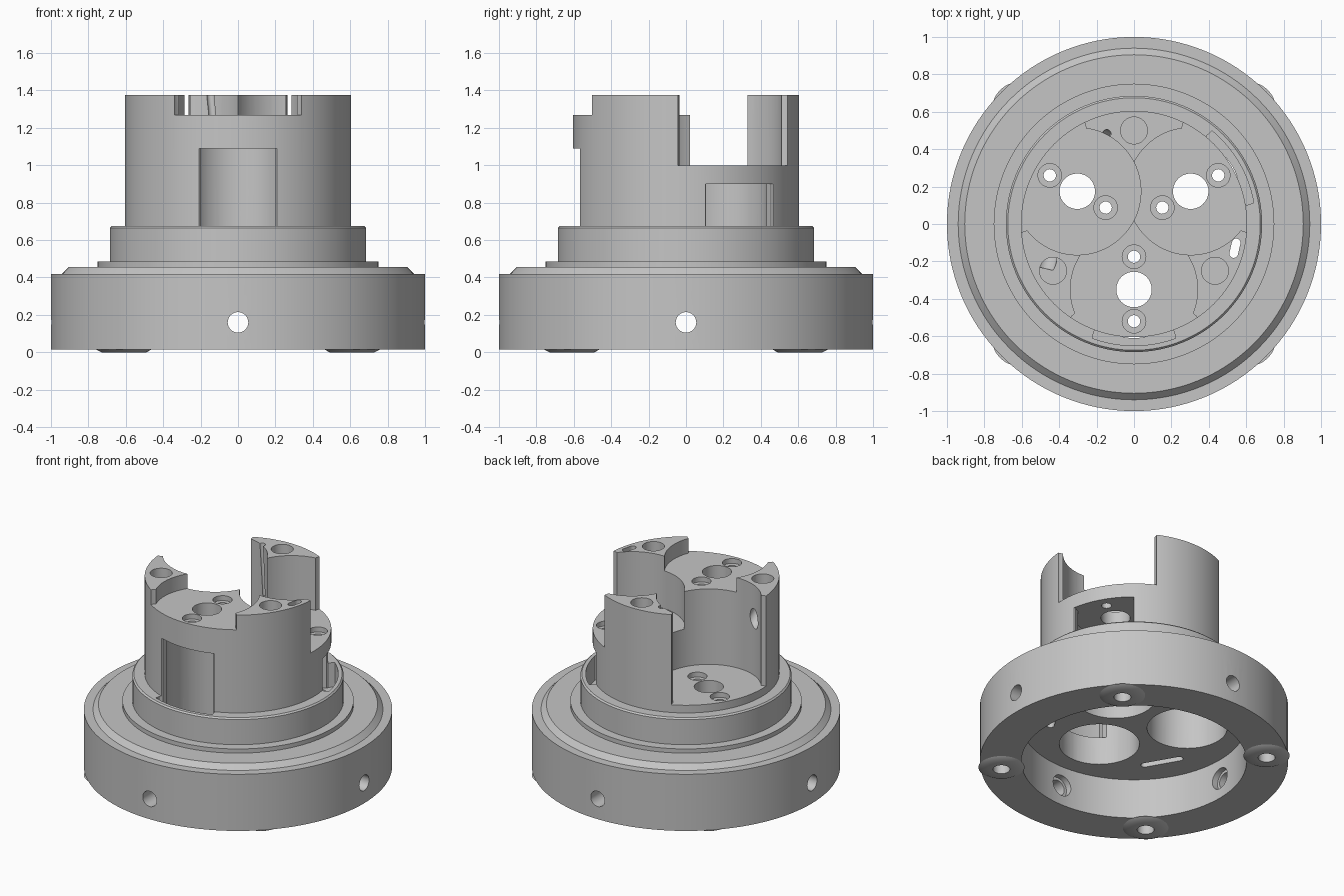
import bpy, bmesh, math
from mathutils import Matrix, Vector

cube = bpy.data.objects.get("Cube")
if cube:
    bpy.data.objects.remove(cube, do_unlink=True)

grey = bpy.data.materials.new("machined_grey")
grey.use_nodes = True
grey.diffuse_color = (0.56, 0.56, 0.56, 1)
grey.node_tree.nodes["Principled BSDF"].inputs["Base Color"].default_value = grey.diffuse_color


def add_object(name, bm):
    bmesh.ops.recalc_face_normals(bm, faces=bm.faces)
    mesh = bpy.data.meshes.new(name)
    bm.to_mesh(mesh)
    bm.free()
    mesh.materials.append(grey)
    obj = bpy.data.objects.new(name, mesh)
    bpy.context.collection.objects.link(obj)
    return obj


def lathe(name, profile, steps, closed=False):
    bm = bmesh.new()
    rings = []
    for r, z in profile:
        if r == 0:
            rings.append([bm.verts.new((0, 0, z))] * steps)
        else:
            rings.append([bm.verts.new((r * math.cos(math.tau * i / steps),
                                        r * math.sin(math.tau * i / steps), z))
                          for i in range(steps)])
    pairs = list(zip(rings, rings[1:]))
    if closed:
        pairs.append((rings[-1], rings[0]))
    for a, b in pairs:
        for i in range(steps):
            j = (i + 1) % steps
            bm.faces.new(list(dict.fromkeys((a[i], a[j], b[j], b[i]))))
    return add_object(name, bm)


def smooth(obj):
    bpy.ops.object.select_all(action='DESELECT')
    obj.select_set(True)
    bpy.context.view_layer.objects.active = obj
    bpy.ops.object.shade_smooth_by_angle(angle=math.radians(30))


def volume(mesh):
    bm = bmesh.new()
    bm.from_mesh(mesh)
    result = bm.calc_volume()
    bm.free()
    return result


# Stepped body: hollow base ring, lip, collar and central column
body = lathe("body", [(0, .30), (.73, .30), (.73, .015), (1, .015), (1, .42), (.94, .42),
                      (.905, .455), (.75, .455), (.75, .485), (.685, .485), (.685, .665),
                      (.675, .675), (.605, .675), (.605, 1.375), (0, 1.375)], 128)


# Subtract a cutter, keeping the first solver result that is sound
def cut(bm):
    cutter = add_object("cutter", bm)
    cutter.hide_render = True
    before = volume(body.data)
    mod = body.modifiers.new("cut", 'BOOLEAN')
    mod.operation = 'DIFFERENCE'
    mod.object = cutter
    result = None
    for solver in ('MANIFOLD', 'EXACT', 'FLOAT'):
        mod.solver = solver
        bpy.context.view_layer.update()
        graph = bpy.context.evaluated_depsgraph_get()
        mesh = bpy.data.meshes.new_from_object(body.evaluated_get(graph))
        if before * .7 < volume(mesh) < before - 1e-7:
            result = mesh
            break
    body.modifiers.remove(mod)
    if result:
        body.data = result
    bpy.data.objects.remove(cutter, do_unlink=True)


def cut_prism(outline, z0, z1, angle=0):
    bm = bmesh.new()
    low, high = [[bm.verts.new((x, y, z)) for x, y in outline] for z in (z0, z1)]
    bm.faces.new(low[::-1])
    bm.faces.new(high)
    for i in range(len(low)):
        bm.faces.new((low[i - 1], low[i], high[i], high[i - 1]))
    bmesh.ops.rotate(bm, verts=bm.verts, cent=(0, 0, 0),
                     matrix=Matrix.Rotation(math.radians(angle), 3, 'Z'))
    cut(bm)


def arc(x, y, r, a0, a1, n):
    return [(x + r * math.cos(math.radians(a0 + (a1 - a0) * i / n)),
             y + r * math.sin(math.radians(a0 + (a1 - a0) * i / n))) for i in range(n + 1)]


def cut_hole(dist, r, z0, z1, angle, n=32):
    cut_prism(arc(dist, 0, r, 0, 360, n)[:-1], z0, z1, angle)


def cut_slot(dist, length, r, z0, z1, angle):
    half = length / 2 - r
    cut_prism(arc(dist, half, r, 0, 180, 10) + arc(dist, -half, r, 180, 360, 10), z0, z1, angle)


def cut_rod(start, end, r):
    a, b = Vector(start), Vector(end)
    bm = bmesh.new()
    turn = (b - a).to_track_quat('Z', 'Y').to_matrix().to_4x4()
    bmesh.ops.create_cone(bm, cap_ends=True, segments=32, radius1=r, radius2=r,
                          depth=(b - a).length, matrix=Matrix.Translation((a + b) / 2) @ turn)
    cut(bm)


# Three stepped platforms: angle, floor height, underside height
platforms = [(-90, 1.27, 1.09), (30, 1.0, .90), (150, .73, .64)]
top = 1.5
cut_hole(0, .06, 1.27, top, 0)
for angle, floor, under in platforms:
    # round pocket opening outward between the posts
    pocket = [(.8, .343), (.51, .343), (.495, .335)] + arc(.35, 0, .34, 68, 292, 64) + \
             [(.495, -.335), (.51, -.343), (.8, -.343)]
    cut_prism(pocket, floor, top, angle)
    # bore from below
    cut_hole(.35, .26, .2, under, angle, 64)
    # side window with flared edges, kept inside the collar
    if under > .675:
        window = [(.4, -.2), (.56, -.2), (.575, -.215)] + arc(0, 0, .65, -20, 20, 16) + \
                 [(.575, .215), (.56, .2), (.4, .2)]
        cut_prism(window, .5, under, angle)
    # centre hole and two recessed screw holes
    cut_hole(.35, .095, under - .05, floor + .05, angle)
    for d in (.175, .52):
        cut_hole(d, .063, floor - .035, floor + .05, angle)
        cut_hole(d, .033, under - .05, floor + .05, angle, 20)

# Posts: blind magnet holes above, curved slots in the ceiling below
for angle in (90, 210, 330):
    cut_hole(.5, .072, 1.2, top, angle)
    cut_slot(.53, .29, .025, .2, .38, angle)

# Through slot and slanted channels in the posts
cut_slot(.555, .105, .023, .2, top, -13.5)
cut_rod((-.15, .485, 1.42), (-.11, .465, 1.02), .022)
cut_rod((-.43, -.05, 1.06), (-.47, -.22, 1.22), .05)

# Base ring: radial screw holes, and mounting holes with raised feet
for i in range(4):
    a = math.radians(90 * i)
    d = Vector((math.cos(a), math.sin(a), 0))
    up = Vector((0, 0, .16))
    cut_rod(d * .65 + up, d * 1.1 + up, .055)
    cut_rod(d * .65 + up, d * .77 + up, .075)
    cut_hole(.863, .055, -.1, .3, 90 * i + 45)
    foot = lathe("foot_%d" % (i + 1), [(.055, 0), (.12, 0), (.15, .016), (.055, .016)], 32, True)
    b = a + math.pi / 4
    foot.location = (.863 * math.cos(b), .863 * math.sin(b), 0)
    smooth(foot)

smooth(body)
